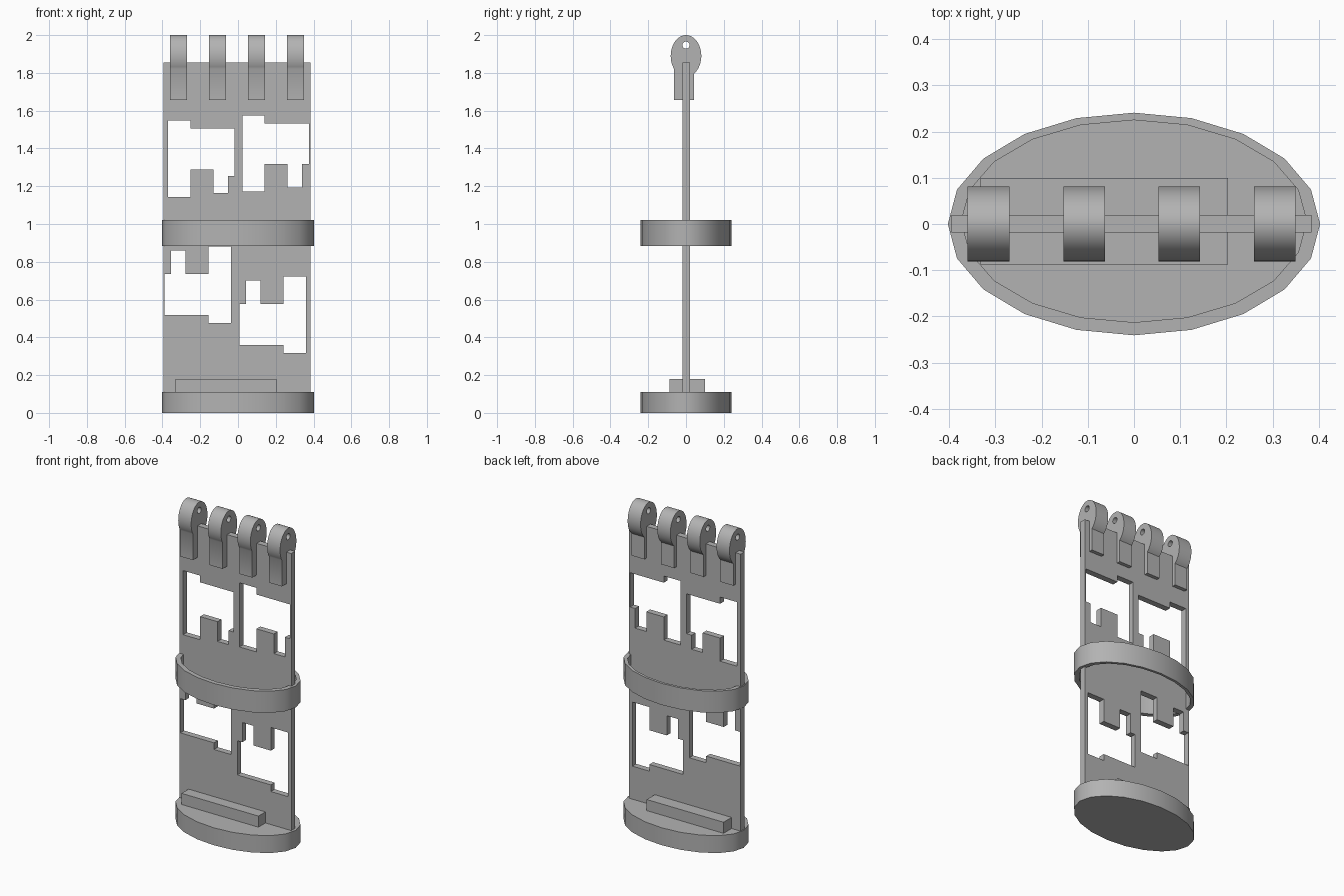
import bpy, bmesh, math
from mathutils import Matrix

if "Cube" in bpy.data.objects:
    bpy.data.objects.remove(bpy.data.objects["Cube"])

grey = bpy.data.materials.new("plain grey")
grey.diffuse_color = (0.45, 0.45, 0.45, 1)
grey.use_nodes = True
grey.node_tree.nodes["Principled BSDF"].inputs["Base Color"].default_value = grey.diffuse_color

# local (u, v, depth) -> world axes
UPRIGHT = Matrix(((1, 0, 0), (0, 0, -1), (0, 1, 0)))   # profile in xz, depth along y
SIDEWAYS = Matrix(((0, 0, 1), (1, 0, 0), (0, 1, 0)))   # profile in yz, depth along x
FLAT = Matrix.Identity(3)                              # profile in xy, depth along z


def ellipse(rx, ry, n, cx=0, cy=0):
    return [(cx + rx * math.cos(2 * math.pi * i / n),
             cy + ry * math.sin(2 * math.pi * i / n)) for i in range(n)]


def extrude(name, outlines, depth, axes, loc):
    """Solid from an outer outline plus hole outlines, centred on loc in depth."""
    cu = bpy.data.curves.new(name, 'CURVE')
    cu.dimensions, cu.fill_mode, cu.extrude = '2D', 'BOTH', depth / 2
    for pts in outlines:
        s = cu.splines.new('POLY')
        s.points.add(len(pts) - 1)
        for p, (u, v) in zip(s.points, pts):
            p.co = (u, v, 0, 1)
        s.use_cyclic_u = True
    tmp = bpy.data.objects.new(name + "_outline", cu)
    bpy.context.collection.objects.link(tmp)
    bpy.context.view_layer.update()
    me = bpy.data.meshes.new_from_object(
        tmp.evaluated_get(bpy.context.evaluated_depsgraph_get()))
    bpy.data.objects.remove(tmp)
    bm = bmesh.new()
    bm.from_mesh(me)
    bmesh.ops.remove_doubles(bm, verts=bm.verts, dist=1e-5)
    bm.transform(Matrix.Translation(loc) @ axes.to_4x4())
    bmesh.ops.recalc_face_normals(bm, faces=bm.faces)
    bm.to_mesh(me)
    bm.free()
    me.materials.clear()
    me.materials.append(grey)
    ob = bpy.data.objects.new(name, me)
    bpy.context.collection.objects.link(ob)
    bpy.ops.object.select_all(action='DESELECT')
    ob.select_set(True)
    bpy.context.view_layer.objects.active = ob
    bpy.ops.object.shade_smooth_by_angle(angle=math.radians(35))
    return ob


def window(x, z, s, step):
    """Notched window from its tall outer corner; s = -1 turns it half round."""
    shape = [(0, 0), (0.118, 0), (0.118, -0.042), (0.352, -0.042),
             (0.352, -0.258 - step), (0.317, -0.258 - step), (0.317, -0.382),
             (0.24, -0.382), (0.24, -0.258), (0.118, -0.258),
             (0.118, -0.404), (0, -0.404)]
    return [(x + s * u, z + s * v) for u, v in shape]


# base and middle ring
extrude("base", [ellipse(0.403, 0.241, 20)], 0.11, FLAT, (0, 0, 0.055))
extrude("middle_ring", [ellipse(0.403, 0.241, 20), ellipse(0.374, 0.219, 20, 0, 0.006)],
        0.136, FLAT, (0, 0, 0.952))

# upright panel with four notched windows
extrude("panel", [[(-0.395, 0.1), (0.384, 0.1), (0.384, 1.856), (-0.395, 1.856)],
                  window(-0.37, 1.547, 1, 0.035), window(0.023, 1.575, 1, 0),
                  window(-0.037, 0.477, -1, 0), window(0.36, 0.318, -1, 0)],
        0.038, UPRIGHT, (0, 0.001, 0))

# foot bar on the base
extrude("foot_bar", [[(-0.332, 0.1), (0.204, 0.1), (0.204, 0.18), (-0.332, 0.18)]],
        0.188, UPRIGHT, (0, 0.006, 0))

# hinge knuckles: rounded head on an offset stem, with a pin hole
a0, a1 = -math.acos(0.043 / 0.081), math.pi + math.acos(0.063 / 0.081)
head = [(0.081 * math.cos(a0 + (a1 - a0) * i / 36),
         1.89 + 0.11 * math.sin(a0 + (a1 - a0) * i / 36)) for i in range(37)]
profile = head + [(-0.063, 1.657), (0.043, 1.657)]
for i, x in enumerate((-0.315, -0.108, 0.098, 0.305)):
    extrude(f"hinge_knuckle_{i + 1}", [profile, ellipse(0.019, 0.019, 20, 0, 1.947)],
            0.09, SIDEWAYS, (x, 0, 0))
